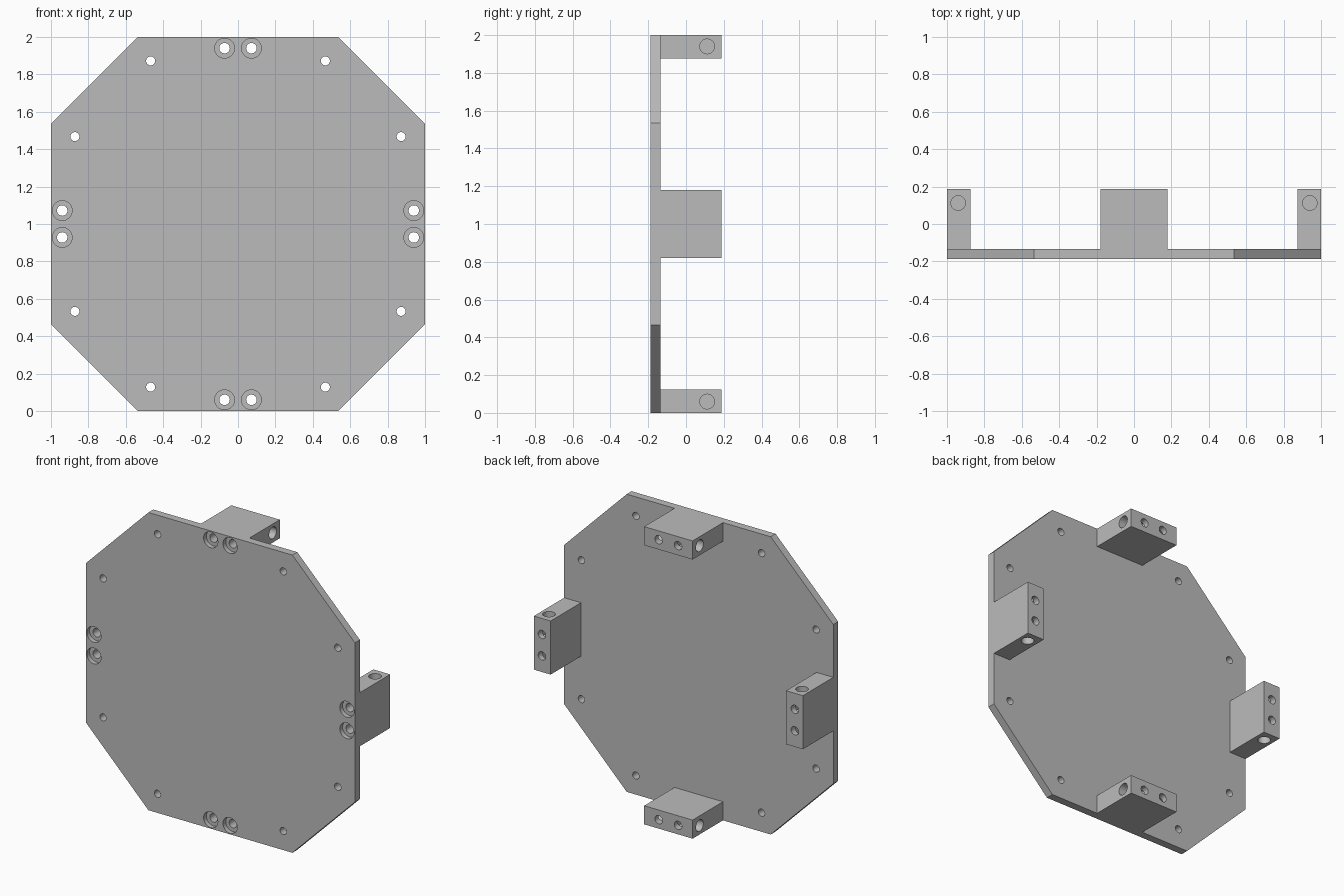
import bpy
import bmesh
from math import pi
from mathutils import Matrix, Vector

default = bpy.data.objects.get("Cube")
if default:
    bpy.data.objects.remove(default, do_unlink=True)

FRONT, PLATE_BACK, BACK = -0.187, -0.135, 0.187
MID = 1.0            # height of the plate centre
CORNER = 0.535       # half length of each straight edge
RIM = 0.94           # distance of lug holes from the centre
SCREW = 0.072        # half spacing of the paired screws
LUG_HALF, LUG_THICK = 0.18, 0.125

grey = bpy.data.materials.new("plain grey")
grey.use_nodes = True
grey.diffuse_color = (0.5, 0.5, 0.5, 1)
grey.node_tree.nodes["Principled BSDF"].inputs["Base Color"].default_value = (0.5, 0.5, 0.5, 1)


def quarter(i):
    """Turn by quarter turns about the plate's axis."""
    return Matrix.Translation((0, 0, MID)) @ Matrix.Rotation(i * pi / 2, 4, 'Y')


def make_object(name, bm):
    bmesh.ops.recalc_face_normals(bm, faces=bm.faces)
    mesh = bpy.data.meshes.new(name)
    bm.to_mesh(mesh)
    bm.free()
    mesh.materials.append(grey)
    obj = bpy.data.objects.new(name, mesh)
    bpy.context.collection.objects.link(obj)
    return obj


def add_cylinder(bm, start, end, radius, turn):
    a, b = Vector(start), Vector(end)
    aim = (b - a).to_track_quat('Z', 'Y').to_matrix().to_4x4()
    bmesh.ops.create_cone(bm, cap_ends=True, segments=32, radius1=radius, radius2=radius,
                          depth=(b - a).length,
                          matrix=turn @ Matrix.Translation((a + b) / 2) @ aim)


def combine(target, name, bm, operation):
    """Apply a boolean with a temporary helper, then remove the helper."""
    helper = make_object(name, bm)
    helper.hide_render = True
    mod = target.modifiers.new(name, 'BOOLEAN')
    mod.operation, mod.solver, mod.object = operation, 'EXACT', helper
    bpy.context.view_layer.objects.active = target
    bpy.ops.object.modifier_apply(modifier=name)
    bpy.data.objects.remove(helper, do_unlink=True)


# Octagonal plate
bm = bmesh.new()
outline = []
for i in range(4):
    for x in (-CORNER, CORNER):
        outline.append(bm.verts.new(quarter(i) @ Vector((x, FRONT, 1))))
face = bm.faces.new(outline)
grown = bmesh.ops.extrude_face_region(bm, geom=[face])
bmesh.ops.translate(bm, vec=(0, PLATE_BACK - FRONT, 0),
                    verts=[v for v in grown["geom"] if isinstance(v, bmesh.types.BMVert)])
plate = make_object("octagonal_mounting_plate", bm)

# Four lugs behind the straight edges
bm = bmesh.new()
start = (FRONT + PLATE_BACK) / 2
for i in range(4):
    place = Matrix.Translation((0, (start + BACK) / 2, 1 - LUG_THICK / 2))
    size = Matrix.Diagonal((2 * LUG_HALF, BACK - start, LUG_THICK, 1))
    bmesh.ops.create_cube(bm, size=1, matrix=quarter(i) @ place @ size)
combine(plate, "lugs", bm, 'UNION')

# Hole sets: counterbores, screw holes, blind nut holes, small plate holes
bores, screws, nuts, smalls = (bmesh.new() for _ in range(4))
for i in range(4):
    turn = quarter(i)
    for s in (-1, 1):
        x = s * SCREW
        add_cylinder(bores, (x, FRONT - 0.1, RIM), (x, FRONT + 0.03, RIM), 0.053, turn)
        add_cylinder(screws, (x, FRONT - 0.1, RIM), (x, BACK + 0.1, RIM), 0.028, turn)
        add_cylinder(nuts, (s * 0.3, 0.112, RIM), (s * 0.03, 0.112, RIM), 0.039, turn)
        add_cylinder(smalls, (s * 0.467, FRONT - 0.1, 0.872),
                     (s * 0.467, PLATE_BACK + 0.1, 0.872), 0.024, turn)
for name, cutter in (("counterbores", bores), ("screw_holes", screws),
                     ("nut_holes", nuts), ("small_holes", smalls)):
    combine(plate, name, cutter, 'DIFFERENCE')

# Smooth hole walls, sharp edges
bpy.ops.object.select_all(action='DESELECT')
plate.select_set(True)
bpy.context.view_layer.objects.active = plate
bpy.ops.object.shade_smooth_by_angle(angle=pi / 6)
